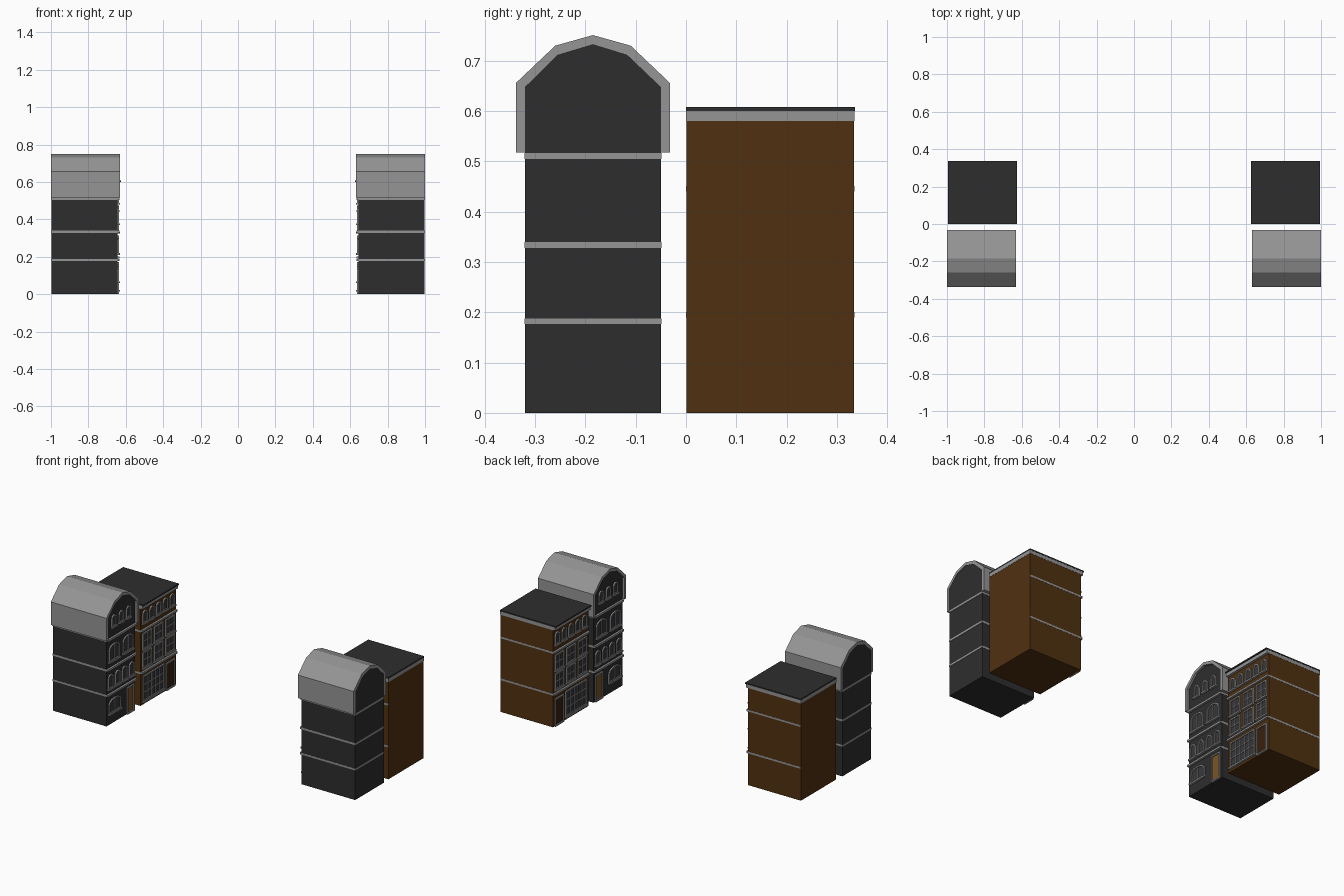
import bpy, bmesh, math

if "Cube" in bpy.data.objects:
    bpy.data.objects.remove(bpy.data.objects["Cube"])


def material(name, rgb):
    m = bpy.data.materials.new(name)
    m.diffuse_color = (*rgb, 1)
    m.use_nodes = True
    m.node_tree.nodes["Principled BSDF"].inputs["Base Color"].default_value = m.diffuse_color
    return m


DARK = material("dark_wall", (0.027, 0.027, 0.027))
BROWN = material("brown_wall", (0.08, 0.03, 0.005))
TRIM = material("grey_trim", (0.3, 0.3, 0.3))
GLASS = material("dark_glass", (0.04, 0.04, 0.045))
OAK = material("oak_door", (0.2, 0.09, 0.02))
UMBER = material("umber_door", (0.04, 0.015, 0.004))
WALL = 0.645  # distance of the facades from the centre plane


def prism(bm, s, pts, x0, x1):
    """Extrude a (y, z) outline along x between |x| = x0 and x1, on side s."""
    rings = [[bm.verts.new((s * x, y, z)) for y, z in pts] for x in (x0, x1)]
    n = len(pts)
    for r in rings:
        bm.faces.new(r)
    for i in range(n):
        j = (i + 1) % n
        bm.faces.new((rings[0][i], rings[0][j], rings[1][j], rings[1][i]))


def ring(bm, s, outer, inner, x0, x1):
    """Hollow frame between two matching outlines."""
    loops = [[bm.verts.new((s * x, y, z)) for y, z in p]
             for p, x in ((outer, x0), (inner, x0), (inner, x1), (outer, x1))]
    n = len(outer)
    for k in range(4):
        a, b = loops[k], loops[(k + 1) % 4]
        for i in range(n):
            j = (i + 1) % n
            bm.faces.new((a[i], a[j], b[j], b[i]))


def rect(y0, y1, z0, z1):
    return [(y0, z0), (y1, z0), (y1, z1), (y0, z1)]


def arch(yc, w, z0, z1, rise, n=6):
    """Opening outline; the head is an arc of the given rise (0 = flat)."""
    if rise <= 0:
        return rect(yc - w / 2, yc + w / 2, z0, z1)
    head = [(yc + w / 2 * math.cos(math.pi * i / n),
             z1 - rise + rise * math.sin(math.pi * i / n)) for i in range(n + 1)]
    return [(yc - w / 2, z0), (yc + w / 2, z0)] + head


def finish(bm, name, mat):
    bmesh.ops.recalc_face_normals(bm, faces=bm.faces)
    me = bpy.data.meshes.new(name)
    bm.to_mesh(me)
    bm.free()
    me.materials.append(mat)
    ob = bpy.data.objects.new(name, me)
    bpy.context.collection.objects.link(ob)


def solid(name, s, pts, x0, x1, mat):
    bm = bmesh.new()
    prism(bm, s, pts, x0, x1)
    finish(bm, name, mat)


def window(name, s, yc, w, z0, z1, rise=0, cols=1, rows=1, sill=True,
           pane=GLASS, t=0.008):
    """Framed opening with glazing bars and an optional sill."""
    inner_rise = max(rise - t * 0.6, 0) if rise else 0
    inner = arch(yc, w - 2 * t, z0 + t, z1 - t, inner_rise)
    solid(name + "_pane", s, inner, WALL + 0.003, WALL - 0.002, pane)
    bm = bmesh.new()
    ring(bm, s, arch(yc, w, z0, z1, rise), inner, WALL + 0.003, WALL - 0.008)
    b = 0.002
    for i in range(1, cols):
        y = yc - w / 2 + t + (w - 2 * t) * i / cols
        prism(bm, s, rect(y - b, y + b, z0 + t, z1 - t - rise * 0.1), WALL, WALL - 0.006)
    for i in range(1, rows):
        z = z0 + t + (z1 - z0 - 2 * t) * i / rows
        prism(bm, s, rect(yc - w / 2 + t, yc + w / 2 - t, z - b, z + b), WALL, WALL - 0.006)
    if sill:
        prism(bm, s, rect(yc - w / 2 - 0.004, yc + w / 2 + 0.004, z0 - 0.006, z0 + 0.003),
              WALL + 0.003, WALL - 0.013)
    finish(bm, name + "_frame", TRIM)


GABLE = [(-0.32, 0.648), (-0.255, 0.712), (-0.185, 0.733), (-0.117, 0.712), (-0.05, 0.648)]
ROOF = [(-0.338, 0.518), (-0.338, 0.656), (-0.26, 0.73), (-0.185, 0.751),
        (-0.11, 0.73), (-0.032, 0.656), (-0.032, 0.518)]

for s, side in ((-1, "left"), (1, "right")):
    # dark house: body, gambrel roof shell, floor bands
    g = side + "_gable_house_"
    solid(g + "body", s, [(-0.05, 0), (-0.32, 0)] + GABLE, WALL, 0.998, DARK)
    under = [(-0.05, 0.518)] + GABLE[::-1] + [(-0.32, 0.518)]
    solid(g + "roof", s, ROOF + under, 0.632, 1.0, TRIM)
    bm = bmesh.new()
    for z0, z1 in ((0.177, 0.188), (0.328, 0.34), (0.505, 0.517)):
        prism(bm, s, rect(-0.321, -0.049, z0, z1), WALL - 0.012, 1.0)
    finish(bm, g + "bands", TRIM)

    # dark house: openings
    window(g + "front_window", s, -0.245, 0.115, 0.065, 0.15, 0.03, 2, 1)
    window(g + "door", s, -0.097, 0.07, 0.0, 0.16, 0, sill=False, pane=OAK)
    for i in range(4):
        window(f"{g}small_window_{i}", s, -0.284 + i * 0.066, 0.05, 0.215, 0.3, 0.025)
    for i in range(2):
        window(f"{g}wide_window_{i}", s, -0.25 + i * 0.13, 0.1, 0.375, 0.475, 0.03, 2, 1)
    for i in range(3):
        window(f"{g}attic_window_{i}", s, -0.253 + i * 0.068, 0.044, 0.575, 0.645, 0.022)

    # brown house: body, bands, cornice, flat roof
    b = side + "_flat_house_"
    solid(b + "body", s, rect(0.001, 0.334, 0, 0.585), WALL, 0.993, BROWN)
    bm = bmesh.new()
    for z in (0.19, 0.44):
        prism(bm, s, rect(0, 0.335, z, z + 0.011), WALL - 0.012, 0.992)
    prism(bm, s, rect(0, 0.335, 0.58, 0.6), WALL - 0.015, 0.994)
    finish(bm, b + "bands_and_cornice", TRIM)
    solid(b + "roof", s, rect(0, 0.336, 0.6, 0.608), 0.625, 0.994, DARK)

    # brown house: openings
    window(b + "shop_window", s, 0.12, 0.2, 0.02, 0.172, 0, 5, 3)
    window(b + "door", s, 0.278, 0.085, 0.0, 0.165, 0, sill=False, pane=UMBER)
    for r, z in enumerate((0.217, 0.33)):
        for i in range(3):
            window(f"{b}window_{r}_{i}", s, 0.06 + i * 0.108, 0.085, z, z + 0.097, 0, 2, 2)
    for i in range(5):
        window(f"{b}attic_window_{i}", s, 0.04 + i * 0.064, 0.046, 0.485, 0.56, 0.022)
